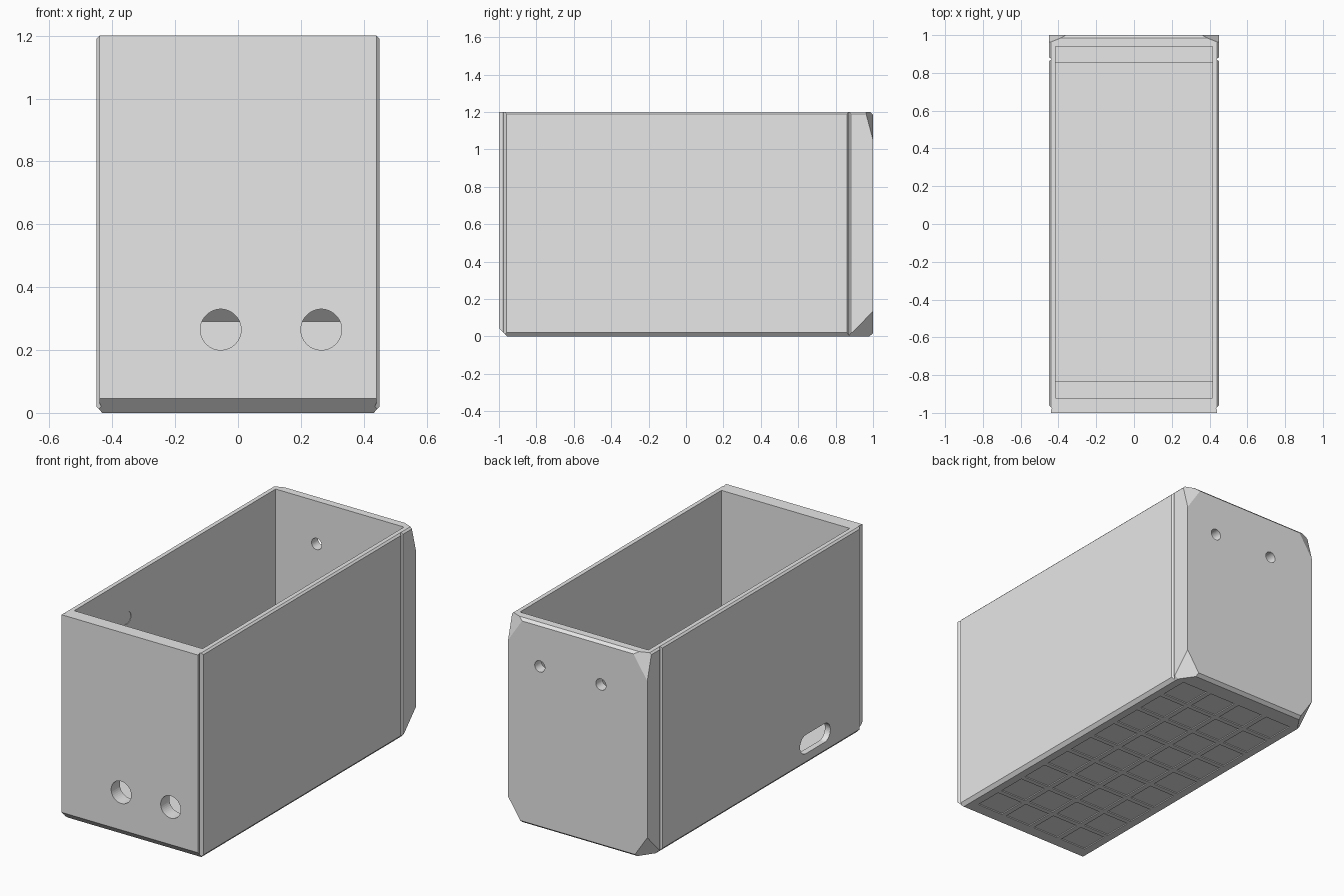
import bpy, bmesh, math
from mathutils import Vector

if "Cube" in bpy.data.objects:
    bpy.data.objects.remove(bpy.data.objects["Cube"])

grey = bpy.data.materials.new("light_grey")
grey.diffuse_color = (0.8, 0.8, 0.8, 1)
grey.use_nodes = True
grey.node_tree.nodes["Principled BSDF"].inputs["Base Color"].default_value = grey.diffuse_color


def make_object(name, bm):
    bmesh.ops.recalc_face_normals(bm, faces=bm.faces[:])
    mesh = bpy.data.meshes.new(name)
    bm.to_mesh(mesh)
    bm.free()
    ob = bpy.data.objects.new(name, mesh)
    bpy.context.collection.objects.link(ob)
    mesh.materials.append(grey)
    return ob


def add_prism(bm, pts, axis, lo, hi):
    """Extrude a 2D profile along an axis (profile uses the other two, in order)."""
    def place(p, h):
        c = list(p)
        c.insert(axis, h)
        return bm.verts.new(c)
    face = bm.faces.new([place(p, lo) for p in pts])
    ext = bmesh.ops.extrude_face_region(bm, geom=[face])
    shift = Vector((0, 0, 0))
    shift[axis] = hi - lo
    bmesh.ops.translate(bm, vec=shift,
                        verts=[g for g in ext["geom"] if isinstance(g, bmesh.types.BMVert)])


def rect(x0, x1, y0, y1):
    return [(x0, y0), (x1, y0), (x1, y1), (x0, y1)]


def stadium(cx, cy, r, half=0.0, n=40):
    pts = []
    for i in range(n):
        a = 2 * math.pi * (i + 0.5) / n
        pts.append((cx + math.copysign(half, math.cos(a)) + r * math.cos(a), cy + r * math.sin(a)))
    return pts


def slice_off(bm, a, b, c):
    """Cut away everything outside the plane through three points."""
    a, b, c = Vector(a), Vector(b), Vector(c)
    n = (b - a).cross(c - a).normalized()
    if n.dot(a - Vector((0, 0, 0.6))) < 0:
        n = -n
    bmesh.ops.bisect_plane(bm, geom=bm.verts[:] + bm.edges[:] + bm.faces[:], dist=1e-5,
                           plane_co=a, plane_no=n, clear_outer=True)
    bmesh.ops.edgeloop_fill(bm, edges=[e for e in bm.edges if e.is_boundary])


# Outer block with chamfered edges and clipped rear corners
bm = bmesh.new()
add_prism(bm, rect(-0.45, 0.45, -1, 1), 2, 0, 1.2)
slice_off(bm, (0, -1, 0.045), (1, -1, 0.045), (0, -0.955, 0))
slice_off(bm, (0, 0.985, 1.2), (1, 0.985, 1.2), (0, 1, 1.185))
slice_off(bm, (0, 0.98, 0), (1, 0.98, 0), (0, 1, 0.016))
for s in (-1, 1):
    slice_off(bm, (s * 0.45, 0, 1.19), (s * 0.45, 1, 1.19), (s * 0.44, 0, 1.2))
    slice_off(bm, (s * 0.45, 0, 0.02), (s * 0.45, 1, 0.02), (s * 0.432, 0, 0))
    slice_off(bm, (s * 0.35, 1, 1.2), (s * 0.45, 0.96, 1.2), (s * 0.45, 1, 1.05))
    slice_off(bm, (s * 0.36, 1, 0), (s * 0.45, 0.87, 0), (s * 0.45, 1, 0.135))
body = make_object("open_box_body", bm)

cutters = []


def cutter(name, parts):
    b = bmesh.new()
    for p in parts:
        add_prism(b, *p)
    ob = make_object(name, b)
    ob.hide_render = True
    cutters.append(ob)


# Vertical side grooves and narrowed front edge
front = [(0.44, -1.1), (0.44, -0.985), (0.435, -0.975), (0.45, -0.96), (0.5, -0.96), (0.5, -1.1)]
groove = [(0.436, 0.872), (0.456, 0.857), (0.456, 0.887)]
cutter("groove_cutter", [([(s * x, y) for x, y in p], 2, -0.1, 1.3)
                         for s in (-1, 1) for p in (front, groove)])

# Cavity with a bracketed ledge at each end
cavity = [(-0.92, 1.3), (-0.92, 0.49), (-0.835, 0.49), (-0.835, 0.375), (-0.92, 0.29), (-0.92, 0.05),
          (0.94, 0.05), (0.94, 0.29), (0.855, 0.375), (0.855, 0.49), (0.94, 0.49), (0.94, 1.3)]
cutter("cavity_cutter", [(cavity, 0, -0.415, 0.415)])

# Round holes in the front and back, slot and shallow disc in the left wall
cutter("hole_cutter",
       [(stadium(x, 0.265, 0.065), 1, -1.1, -0.7) for x in (-0.055, 0.265)]
       + [(stadium(x, 0.95, 0.033), 1, 0.8, 1.1) for x in (-0.15, 0.245)]
       + [(stadium(-0.55, 0.122, 0.055, 0.085), 0, -0.5, -0.35),
          (stadium(-0.43, 0.97, 0.035), 0, -0.417, -0.35)])

# Grid of shallow square recesses under the floor
cutter("base_grid_cutter",
       [(rect(x - 0.085, x + 0.085, y - 0.085, y + 0.085), 2, -0.05, 0.006)
        for x in [-0.3 + 0.2 * i for i in range(4)]
        for y in [-0.8 + 0.2 * j for j in range(9)]])

for c in cutters:
    m = body.modifiers.new(c.name, "BOOLEAN")
    m.operation = "DIFFERENCE"
    m.solver = "EXACT"
    m.object = c

# Bake the cuts and drop the helpers
bpy.context.view_layer.update()
done = bpy.data.meshes.new_from_object(body.evaluated_get(bpy.context.evaluated_depsgraph_get()))
body.modifiers.clear()
body.data = done
done.materials.clear()
done.materials.append(grey)
for p in done.polygons:
    p.material_index = 0
for c in cutters:
    bpy.data.objects.remove(c)
